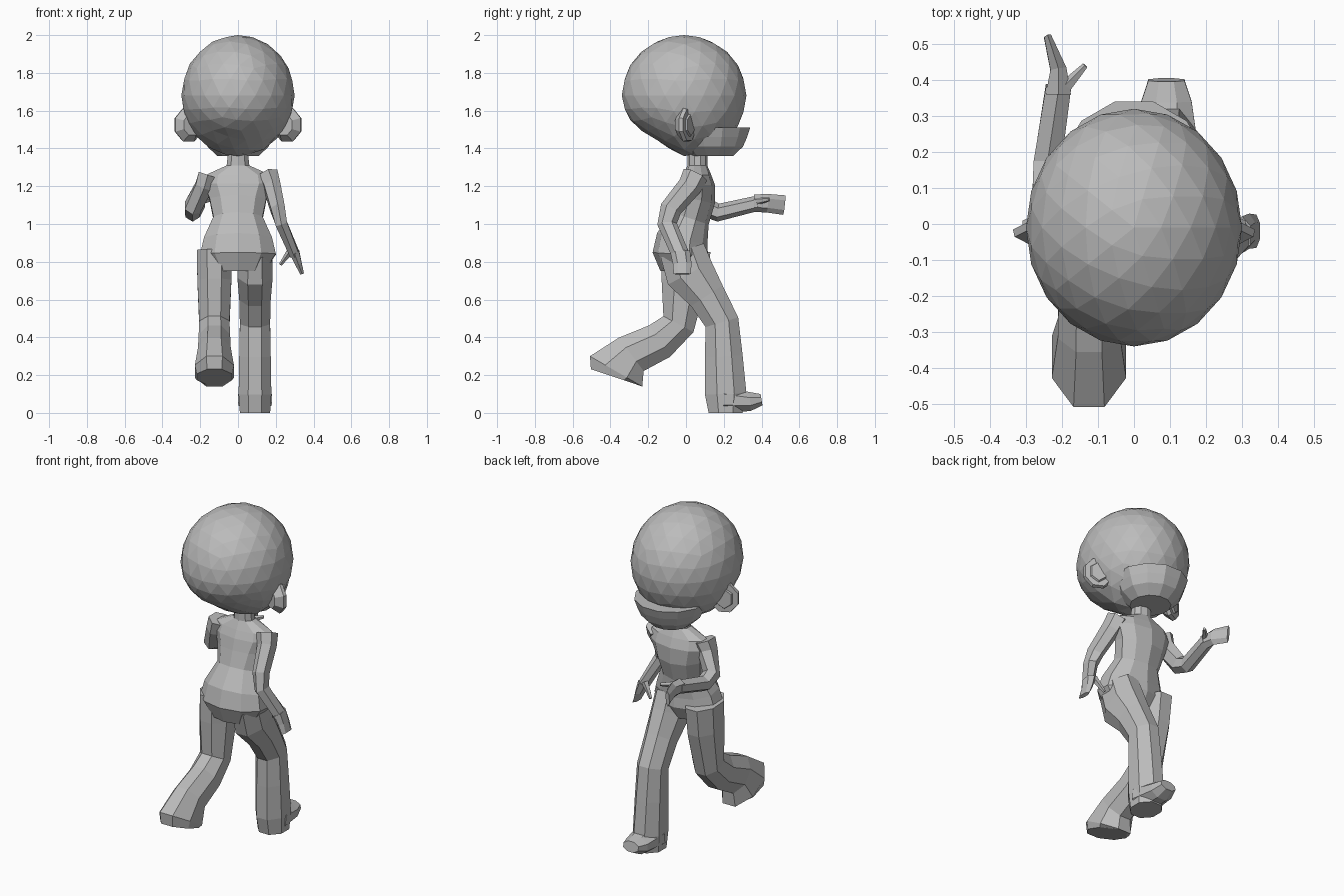
import bpy, bmesh, math
from mathutils import Vector

cube = bpy.data.objects.get("Cube")
if cube:
    bpy.data.objects.remove(cube, do_unlink=True)

clay = bpy.data.materials.new("plain_grey")
clay.use_nodes = True
grey = (0.5, 0.5, 0.5, 1)
clay.diffuse_color = grey
clay.node_tree.nodes["Principled BSDF"].inputs["Base Color"].default_value = grey


def finish(name, bm):
    bmesh.ops.recalc_face_normals(bm, faces=bm.faces[:])
    mesh = bpy.data.meshes.new(name)
    bm.to_mesh(mesh)
    bm.free()
    mesh.materials.append(clay)
    bpy.context.collection.objects.link(bpy.data.objects.new(name, mesh))


def loft(name, sections, sides=8):
    """Skin ellipses of (centre, half width, half depth) set square to their path."""
    bm = bmesh.new()
    centres = [Vector(section[0]) for section in sections]
    steps = [(b - a).normalized() for a, b in zip(centres, centres[1:])]
    loops = []
    for index, (centre, wide, deep) in enumerate(sections):
        along = steps[max(index - 1, 0)] + steps[min(index, len(steps) - 1)]
        along.normalize()
        across = (Vector((1, 0, 0)) - along * along.x).normalized()
        through = along.cross(across)
        loop = []
        for corner in range(sides):
            angle = math.tau * (corner + 0.5) / sides
            spread = 1 / math.cos(math.pi / sides)
            offset = across * wide * math.cos(angle) + through * deep * math.sin(angle)
            loop.append(bm.verts.new(centres[index] + offset * spread))
        loops.append(loop)
    for low, high in zip(loops, loops[1:]):
        for i in range(sides):
            j = (i + 1) % sides
            bm.faces.new((low[i], low[j], high[j], high[i]))
    bm.faces.new(loops[0])
    bm.faces.new(loops[-1])
    finish(name, bm)


def taper(name, path, start, end, sides=6):
    """Loft along a path, blending (half width, half depth) from start to end."""
    sections = []
    for index, point in enumerate(path):
        size = Vector(start).lerp(Vector(end), index / (len(path) - 1))
        sections.append((point, size.x, size.y))
    loft(name, sections, sides)


def leg(name, x, profile):
    """Trouser leg from (y, z, half depth) stations, widening with its depth."""
    loft(name, [((x, y, z), 0.05 + deep / 3, deep) for y, z, deep in profile])


# Head: faceted ball, shallower under the back of the skull
bm = bmesh.new()
bmesh.ops.create_icosphere(bm, subdivisions=3, radius=1)
for vert in bm.verts:
    x, y, z = vert.co
    if z < 0:
        z *= 1 - 0.2 * min(1, max(0, -2 * y))
    vert.co = (0.3 * x, 0.33 * y - 0.01, 0.32 * z + 1.68)
finish("head", bm)

# Jaw: bowl whose flat top leaves a ledge across the face
jaw = []
for level in range(4):
    radius = 0.11 + 0.09 * math.sqrt(level / 3)
    jaw.append(((0, 0.14, 1.36 + 0.05 * level), radius, radius))
loft("jaw", jaw, 12)

# Cupped ears, opening forward and outward
for side, sign in (("left", 1), ("right", -1)):
    middle = Vector((sign * 0.26, 0, 1.525))
    outward = Vector((sign * 0.45, 0.9, 0))
    cup = [(-0.04, 0.05), (0, 0.08), (0.02, 0.075), (0.021, 0.05), (0.022, 0.045)]
    loft(side + "_ear", [(middle + outward * d, r, r * 1.1) for d, r in cup[:3]])
    rim = middle + outward * 0.03
    loft(side + "_ear_fold", [(rim - outward * 0.02, 0.05, 0.06), (rim, 0.04, 0.05)], 6)

# Torso: (height, forward shift, half width, half depth) from seat to neck
body = [(0.75, -0.03, 0.14, 0.1), (0.84, -0.03, 0.2, 0.14), (0.92, -0.02, 0.18, 0.13),
        (1.03, 0.02, 0.13, 0.1), (1.13, 0.05, 0.15, 0.1), (1.21, 0.06, 0.18, 0.09),
        (1.26, 0.06, 0.17, 0.07), (1.31, 0.06, 0.06, 0.05), (1.4, 0.06, 0.05, 0.05)]
loft("torso", [((0, y, z), wide, deep) for z, y, wide, deep in body], 10)

# Legs: left planted forward, right kicked back
leg("left_leg", 0.09, [(-0.02, 0.86, 0.12), (0.02, 0.74, 0.13), (0.11, 0.62, 0.1),
                       (0.19, 0.48, 0.09), (0.2, 0.3, 0.1), (0.21, 0.1, 0.11),
                       (0.21, 0, 0.09)])
taper("left_shoe", [(0.09, 0.2, 0.07), (0.09, 0.34, 0.06), (0.09, 0.4, 0.07)],
      (0.09, 0.07), (0.05, 0.03), 8)
leg("right_leg", -0.125, [(0, 0.86, 0.13), (-0.01, 0.7, 0.12), (-0.04, 0.47, 0.09),
                          (-0.14, 0.38, 0.1), (-0.29, 0.31, 0.11), (-0.37, 0.22, 0.16),
                          (-0.38, 0.19, 0.13)])

# Left arm hangs at the side
taper("left_arm", [(0.16, 0.05, 1.26), (0.18, 0.02, 1.2), (0.21, -0.08, 1.08),
                   (0.23, -0.1, 1), (0.3, -0.03, 0.84)], (0.05, 0.06), (0.025, 0.04))
taper("left_hand", [(0.3, -0.03, 0.85), (0.32, -0.02, 0.79), (0.34, -0.02, 0.735)],
      (0.025, 0.045), (0.01, 0.04))
taper("left_thumb", [(0.28, -0.01, 0.86), (0.225, 0.015, 0.785)],
      (0.016, 0.018), (0.007, 0.008), 5)

# Right arm bends forward at the elbow
taper("right_arm", [(-0.16, 0.05, 1.26), (-0.18, 0.05, 1.2), (-0.24, 0.1, 1.09),
                    (-0.24, 0.17, 1.06), (-0.21, 0.38, 1.11)], (0.05, 0.06), (0.035, 0.035))
taper("right_hand", [(-0.21, 0.36, 1.11), (-0.21, 0.43, 1.11), (-0.24, 0.52, 1.1)],
      (0.035, 0.04), (0.01, 0.045))
taper("right_thumb", [(-0.2, 0.37, 1.12), (-0.135, 0.44, 1.13)],
      (0.017, 0.018), (0.007, 0.008), 5)
